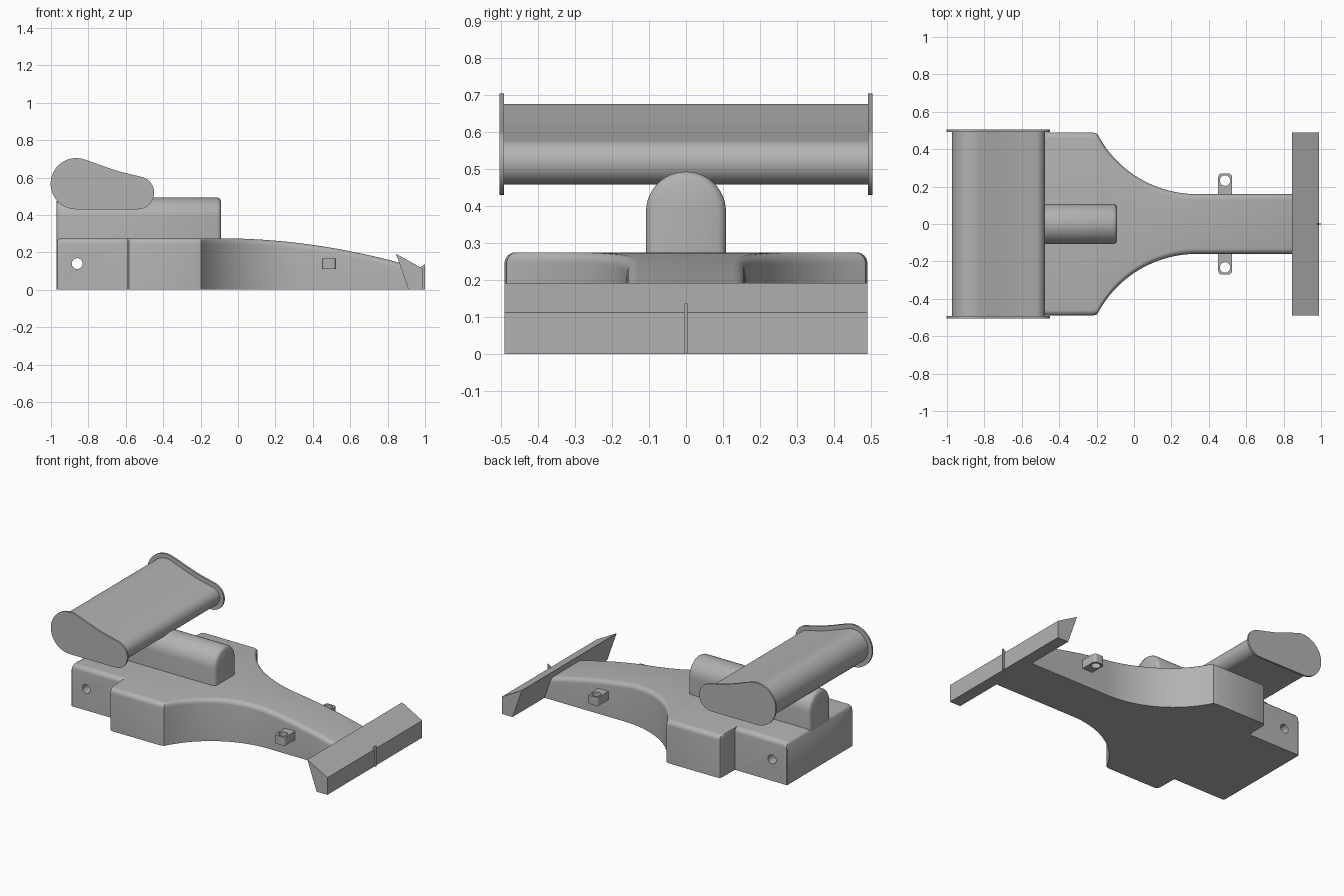
import bpy, bmesh, math

if "Cube" in bpy.data.objects:
    bpy.data.objects.remove(bpy.data.objects["Cube"])

grey = bpy.data.materials.new("plain grey")
grey.use_nodes = True
COLOUR = (0.45, 0.45, 0.45, 1)
grey.diffuse_color = COLOUR
grey.node_tree.nodes["Principled BSDF"].inputs["Base Color"].default_value = COLOUR


def finish(name, bm):
    bmesh.ops.recalc_face_normals(bm, faces=bm.faces)
    mesh = bpy.data.meshes.new(name)
    bm.to_mesh(mesh)
    bm.free()
    mesh.materials.append(grey)
    ob = bpy.data.objects.new(name, mesh)
    bpy.context.scene.collection.objects.link(ob)
    return ob


def smooth(ob, angle=35):
    bpy.ops.object.select_all(action="DESELECT")
    ob.select_set(True)
    bpy.context.view_layer.objects.active = ob
    bpy.ops.object.shade_smooth_by_angle(angle=math.radians(angle))


def loft(name, rings):
    bm = bmesh.new()
    loops = [[bm.verts.new(p) for p in ring] for ring in rings]
    n = len(loops[0])
    for a, b in zip(loops, loops[1:]):
        for i in range(n):
            j = (i + 1) % n
            bm.faces.new((a[i], a[j], b[j], b[i]))
    bm.faces.new(loops[0])
    bm.faces.new(loops[-1])
    return finish(name, bm)


def prism(name, outline, axis, low, high):
    place = {"x": lambda a, b, t: (t, a, b),
             "y": lambda a, b, t: (a, t, b),
             "z": lambda a, b, t: (a, b, t)}[axis]
    return loft(name, [[place(a, b, t) for a, b in outline] for t in (low, high)])


def arc(cx, cy, r, start, end, steps):
    angles = [math.radians(start + (end - start) * i / steps) for i in range(steps + 1)]
    return [(cx + r * math.cos(t), cy + r * math.sin(t)) for t in angles]


def drill(ob, cx, cy, r, axis, low, high):
    cutter = prism("hole_cutter", arc(cx, cy, r, 0, 345, 23), axis, low, high)
    mod = ob.modifiers.new("hole", "BOOLEAN")
    mod.operation = "DIFFERENCE"
    mod.solver = "EXACT"
    mod.object = cutter
    bpy.context.view_layer.update()
    graph = bpy.context.evaluated_depsgraph_get()
    mesh = bpy.data.meshes.new_from_object(ob.evaluated_get(graph))
    ob.modifiers.clear()
    ob.data = mesh
    bpy.data.objects.remove(cutter)


# Body: lofted cross-sections, stepped tail, waisted sides, sloping nose
def roof(x):
    return 0.275 - 0.141 * max(0, x + 0.1) ** 2


def section(x, half, top, r=0.03):
    right = [(half, 0)] + arc(half - r, top - r, r, 0, 90, 6)
    return [(x, y, z) for y, z in right + [(-y, z) for y, z in reversed(right)]]


REAR, WIDE, NOSE, RADIUS = 0.34, 0.49, 0.16, 0.6
stations = [(-0.97, REAR - 0.005, 0.258), (-0.964, REAR, 0.268), (-0.95, REAR, 0.275),
            (-0.592, REAR, 0.275), (-0.59, WIDE - 0.02, 0.275),
            (-0.584, WIDE - 0.006, 0.275), (-0.57, WIDE, 0.275),
            (-0.22, WIDE, 0.275), (-0.208, WIDE - 0.004, 0.275)]
for i in range(25):
    x = -0.198 + 0.533 * i / 24
    half = NOSE + RADIUS - math.sqrt(RADIUS ** 2 - (0.335 - x) ** 2)
    stations.append((x, half, roof(x)))
stations += [(0.335 + 0.06 * i, NOSE, roof(0.335 + 0.06 * i)) for i in range(1, 11)]
body = loft("body", [section(*s) for s in stations])
drill(body, -0.86, 0.14, 0.029, "y", -0.6, 0.6)
smooth(body)

# Engine cover: arched spine with rounded ends
cover_rings = []
for x, inset in [(-0.97, 0.02), (-0.964, 0.006), (-0.95, 0), (-0.11, 0),
                 (-0.097, 0.006), (-0.09, 0.02)]:
    r = 0.108 - inset
    outline = [(r, 0.2)] + arc(0, 0.385, r, 0, 180, 24) + [(-r, 0.2)]
    cover_rings.append([(x, y, z) for y, z in outline])
smooth(loft("engine_cover", cover_rings), 50)


# Rear wing: teardrop section between two larger end plates
def teardrop(inset):
    crown = [(-0.775, 0.681), (-0.715, 0.659), (-0.65, 0.637), (-0.59, 0.621)]
    return (arc(-0.865, 0.567, 0.137 - inset, 270, 70, 28)
            + [(x - inset * 0.3, z - inset) for x, z in crown]
            + arc(-0.536, 0.518, 0.088 - inset, 78, -90, 20))


smooth(prism("rear_wing", teardrop(0.028), "y", -0.495, 0.495))
for side, name in ((1, "left"), (-1, "right")):
    ends = sorted((side * 0.492, side * 0.504))
    smooth(prism(name + "_end_plate", teardrop(0), "y", *ends))

    # Side tabs: rounded lugs with a vertical hole
    lug = ([(0.45, 0.12)] + arc(0.47, 0.25, 0.02, 180, 90, 5)
           + arc(0.505, 0.25, 0.02, 90, 0, 5) + [(0.525, 0.12)])
    tab = prism(name + "_tab", [(x, side * y) for x, y in lug], "z", 0.11, 0.166)
    drill(tab, 0.487, side * 0.232, 0.028, "z", 0.05, 0.25)
    smooth(tab)

# Front wing wedge and its small centre fin
prism("front_wing", [(0.845, 0.192), (0.99, 0.112), (0.99, 0), (0.912, 0)], "y", -WIDE, WIDE)
prism("nose_fin", [(0.95, 0), (1, 0), (1, 0.137), (0.988, 0.13), (0.95, 0.1)], "y", -0.004, 0.004)
